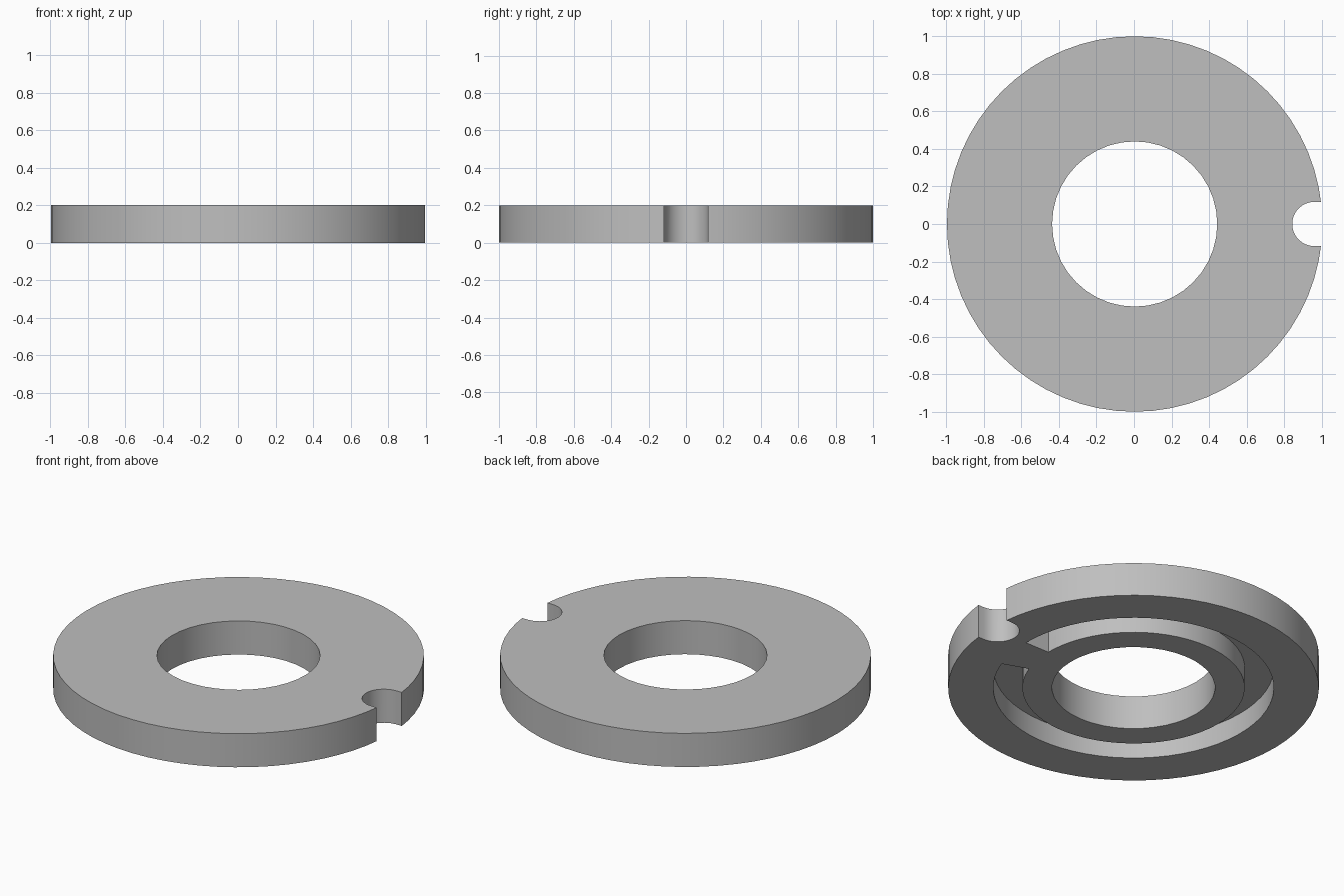
import bpy
import bmesh
from math import cos, sin, radians

cube = bpy.data.objects.get("Cube")
if cube:
    bpy.data.objects.remove(cube, do_unlink=True)

CENTRE_X = 0.0035          # the notch trims the rim, so the disc sits off centre
THICKNESS = 0.2
GROOVE_DEPTH = 0.125


def arc(radius, start, end, steps, cx=CENTRE_X):
    """Points along an arc, angles in degrees."""
    angles = [radians(start + (end - start) * i / steps) for i in range(steps + 1)]
    return [(cx + radius * cos(a), radius * sin(a)) for a in angles]


def circle(radius, sides):
    return arc(radius, 0, 360, sides)[:-1]


def prism(name, outline, z0, z1):
    """Closed solid from a flat outline."""
    bm = bmesh.new()
    face = bm.faces.new([bm.verts.new((x, y, z0)) for x, y in outline])
    top = bmesh.ops.extrude_face_region(bm, geom=[face], use_keep_orig=True)["geom"]
    verts = [v for v in top if isinstance(v, bmesh.types.BMVert)]
    bmesh.ops.translate(bm, verts=verts, vec=(0, 0, z1 - z0))
    bmesh.ops.recalc_face_normals(bm, faces=bm.faces[:])
    mesh = bpy.data.meshes.new(name)
    bm.to_mesh(mesh)
    bm.free()
    obj = bpy.data.objects.new(name, mesh)
    bpy.context.collection.objects.link(obj)
    return obj


# Disc body
disc = prism("slotted_disc", circle(1.0, 64), 0, THICKNESS)

# Cutters: centre hole, rim notch, and the C-shaped groove underneath
below, above = -0.1, THICKNESS + 0.1
notch = arc(0.118, 90, 270, 16, cx=0.961) + [(1.2, -0.118), (1.2, 0.118)]
groove = arc(0.757, 0, 340, 60) + arc(0.6, 340, 0, 60)
cutters = [
    prism("hole_cutter", circle(0.44, 40), below, above),
    prism("notch_cutter", notch, below, above),
    prism("groove_cutter", groove, below, GROOVE_DEPTH),
]

bpy.ops.object.select_all(action="DESELECT")
bpy.context.view_layer.objects.active = disc
disc.select_set(True)
for cutter in cutters:
    cutter.hide_render = True
    mod = disc.modifiers.new(cutter.name, "BOOLEAN")
    mod.operation = "DIFFERENCE"
    mod.solver = "EXACT"
    mod.object = cutter
    bpy.ops.object.modifier_apply(modifier=mod.name)
    bpy.data.objects.remove(cutter, do_unlink=True)

# Plain grey finish
grey = bpy.data.materials.new("plain_grey")
grey.use_nodes = True
colour = (0.52, 0.52, 0.52, 1)
grey.diffuse_color = colour
grey.node_tree.nodes["Principled BSDF"].inputs["Base Color"].default_value = colour
disc.data.materials.clear()
disc.data.materials.append(grey)
bpy.ops.object.shade_smooth_by_angle(angle=radians(30))
